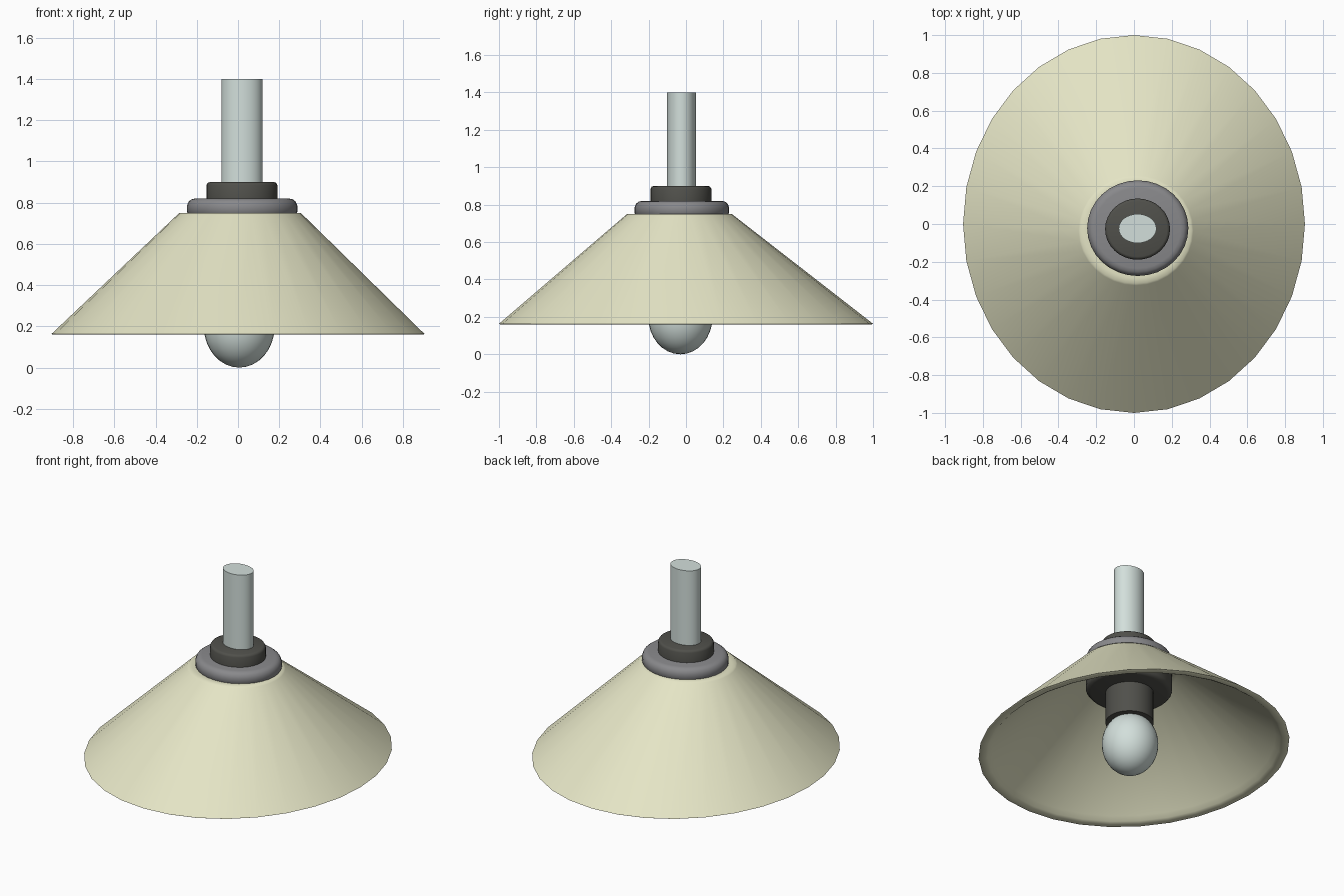
import bpy, bmesh, math

if "Cube" in bpy.data.objects:
    bpy.data.objects.remove(bpy.data.objects["Cube"])


def material(name, rgb):
    m = bpy.data.materials.new(name)
    m.diffuse_color = (*rgb, 1)
    m.use_nodes = True
    m.node_tree.nodes["Principled BSDF"].inputs["Base Color"].default_value = m.diffuse_color
    return m


CREAM = material("cream", (0.78, 0.78, 0.56))
GREY = material("grey", (0.25, 0.25, 0.26))
DARK = material("dark grey", (0.08, 0.08, 0.07))
GLASS = material("pale glass", (0.65, 0.74, 0.71))


def loft(name, rings, mat, sides=32, caps=True, closed=False, sharp=None):
    """Stack elliptical rings (cx, cy, rx, ry, z) into a skin."""
    bm = bmesh.new()
    loops = []
    for cx, cy, rx, ry, z in rings:
        loops.append([bm.verts.new((cx + rx * math.cos(2 * math.pi * i / sides),
                                    cy + ry * math.sin(2 * math.pi * i / sides), z))
                      for i in range(sides)])
    pairs = list(zip(loops, loops[1:]))
    if closed:
        pairs.append((loops[-1], loops[0]))
    for a, b in pairs:
        for i in range(sides):
            j = (i + 1) % sides
            bm.faces.new((a[i], a[j], b[j], b[i]))
    if caps:
        bm.faces.new(loops[0][::-1])
        bm.faces.new(loops[-1])
    bmesh.ops.recalc_face_normals(bm, faces=bm.faces)
    me = bpy.data.meshes.new(name)
    bm.to_mesh(me)
    bm.free()
    me.materials.append(mat)
    me.polygons.foreach_set("use_smooth", [True] * len(me.polygons))
    if sharp:
        me.set_sharp_from_angle(angle=math.radians(sharp))
    ob = bpy.data.objects.new(name, me)
    bpy.context.collection.objects.link(ob)
    return ob


def turned(name, cx, cy, rx, ry, profile, mat, **kw):
    """Profile of (inset, z) pairs around one centre."""
    return loft(name, [(cx, cy, rx - d, ry - d, z) for d, z in profile], mat, **kw)


def cone(t, inset=0, z=None):
    """Ring on the shade's slope, t = 0 at the rim and 1 at the top."""
    return (0.01 * t, -0.035 * t, 0.905 - 0.61 * t - inset, 1.0 - 0.72 * t - inset,
            0.163 + 0.587 * t if z is None else z)


# Hollow conical shade with a flat top and a thick rim
loft("shade", [
    cone(0), cone(0.012), cone(0.985), cone(1.0),
    cone(1.0, 0.03, 0.75), cone(1.0, 0.07, 0.75), cone(1.0, 0.07, 0.70),
    cone(0.92, 0.05), cone(0.05, 0.05), cone(0.01, 0.05),
    cone(0, 0.04, 0.16), cone(0, 0.006, 0.16),
], CREAM, caps=False, closed=True, sharp=60)

# Collar above the shade, with rounded top edge
turned("collar", 0.02, -0.022, 0.268, 0.253,
       [(0.01, 0.74), (0, 0.755), (0, 0.785), (0.008, 0.805), (0.022, 0.816), (0.04, 0.82)],
       GREY, sharp=40)

# Inner holder plate under the shade top
turned("holder_plate", 0.02, -0.025, 0.268, 0.253,
       [(0.03, 0.555), (0.012, 0.56), (0, 0.575), (0, 0.73)], DARK, sharp=40)

# Cap over the collar
turned("cap", 0.019, -0.027, 0.172, 0.162,
       [(0, 0.81), (0, 0.885), (0.006, 0.896), (0.016, 0.90)], DARK, sharp=40)

# Bulb socket
turned("socket", 0.01, -0.03, 0.147, 0.147, [(0, 0.35), (0, 0.62)], DARK, sharp=40)

# Hanging stem
turned("stem", 0.019, -0.024, 0.10, 0.077, [(0, 0.89), (0, 1.40)], GLASS, sharp=40)

# Egg shaped bulb
N = 16
loft("bulb", [(0.006, -0.03, 0.172 * math.sin(t), 0.172 * math.sin(t), 0.2 - 0.2 * math.cos(t))
              for t in (math.pi * (k + 0.08) / (N + 0.16) for k in range(N + 1))], GLASS)
